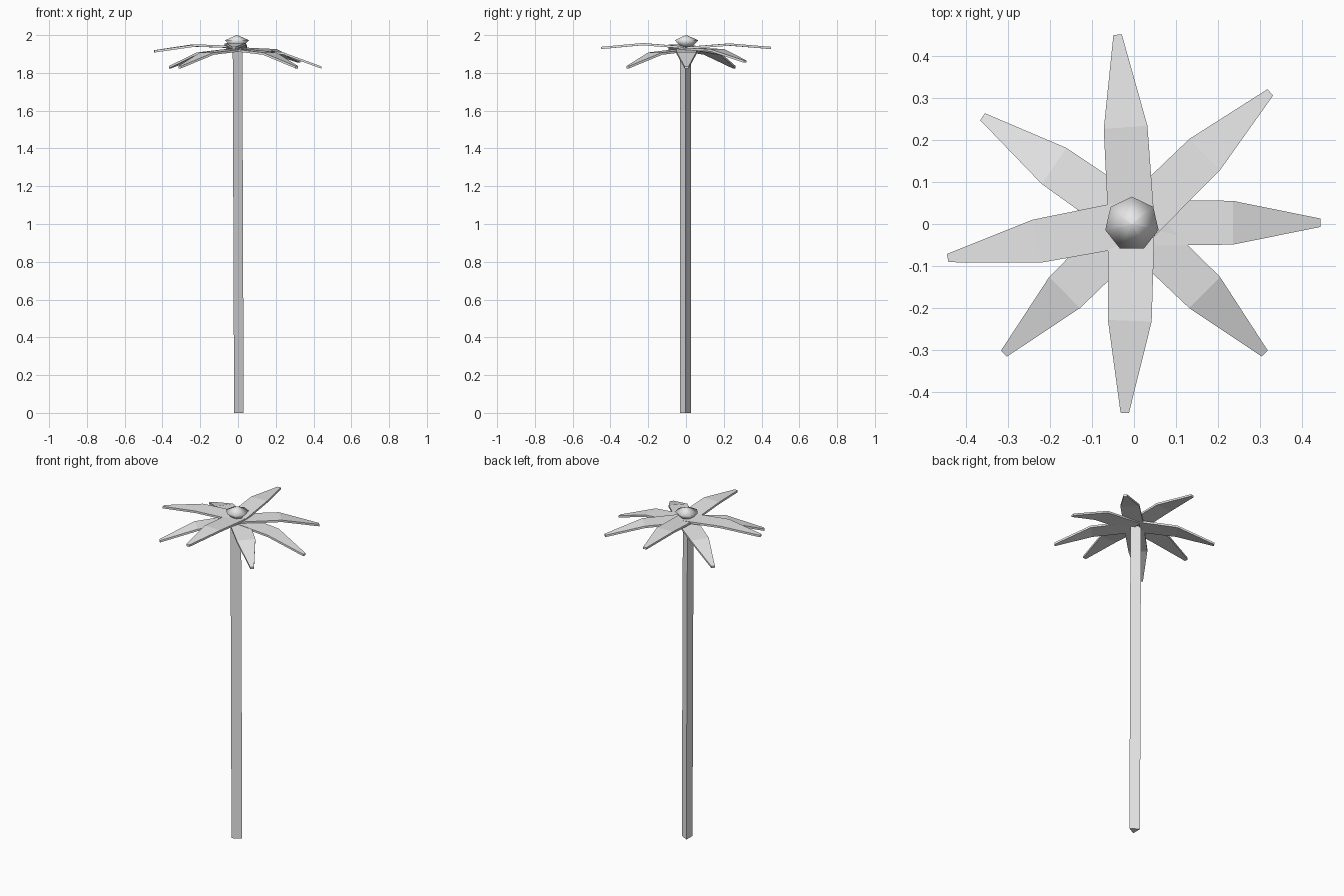
import bpy, bmesh, math
from mathutils import Vector

if "Cube" in bpy.data.objects:
    bpy.data.objects.remove(bpy.data.objects["Cube"], do_unlink=True)

grey = bpy.data.materials.new("plain_grey")
grey.diffuse_color = (0.8, 0.8, 0.8, 1)
grey.use_nodes = True
grey.node_tree.nodes["Principled BSDF"].inputs["Base Color"].default_value = (0.8, 0.8, 0.8, 1)


def make_object(name, bm, smooth=False):
    bmesh.ops.recalc_face_normals(bm, faces=bm.faces)
    mesh = bpy.data.meshes.new(name)
    for face in bm.faces:
        face.smooth = smooth
    bm.to_mesh(mesh)
    bm.free()
    mesh.materials.append(grey)
    obj = bpy.data.objects.new(name, mesh)
    bpy.context.collection.objects.link(obj)
    return obj


def loft(name, rings, smooth=False):
    """Skin a list of closed rings and cap both ends."""
    bm = bmesh.new()
    loops = [[bm.verts.new(p) for p in ring] for ring in rings]
    for a, b in zip(loops, loops[1:]):
        for i in range(len(a)):
            j = (i + 1) % len(a)
            bm.faces.new((a[i], a[j], b[j], b[i]))
    bm.faces.new(loops[0])
    bm.faces.new(loops[-1])
    return make_object(name, bm, smooth)


def polygon(sides, radius, z, x=0, y=0, start=0):
    angles = [start + math.tau * i / sides for i in range(sides)]
    return [Vector((x + radius * math.cos(a), y + radius * math.sin(a), z)) for a in angles]


# Three-sided trunk with a slight lean
loft("trunk", [polygon(3, 0.034, 0, -0.004, -0.003),
               polygon(3, 0.034, 1.93, -0.011, -0.003)])

# Seven-sided bud on top, smooth shaded
bud = loft("bud", [polygon(7, r, z, -0.005, 0, math.pi / 2)
                   for r, z in ((0.012, 1.93), (0.036, 1.943), (0.065, 1.973), (0.002, 2.0))], True)


# Fronds: centre points at base, widest part and tip
def frond(name, base, middle, tip):
    base, middle, tip = Vector(base), Vector(middle), Vector(tip)
    along = (tip - base).normalized()
    side = Vector((-along.y, along.x, 0)).normalized()
    lift = Vector((0, 0, 0.006))
    rings = []
    for centre, half in ((base, 0.055), (middle, 0.052), (tip, 0.01)):
        rings.append([centre + side * half + lift, centre - side * half + lift,
                      centre - side * half - lift, centre + side * half - lift])
    loft(name, rings)


frond("frond_back", (-0.006, 0.0, 1.932), (-0.02, 0.23, 1.95), (-0.039, 0.45, 1.932))
frond("frond_front", (-0.006, 0.0, 1.934), (-0.01, -0.23, 1.952), (-0.022, -0.449, 1.932))
frond("frond_right", (0.01, 0.005, 1.936), (-0.232, -0.041, 1.945), (-0.443, -0.081, 1.914))
frond("frond_left", (0.0, 0.003, 1.922), (0.235, 0.003, 1.904), (0.443, 0.003, 1.828))
frond("frond_back_left", (0.0, 0.0, 1.928), (0.168, 0.165, 1.92), (0.324, 0.313, 1.86))
frond("frond_front_left", (0.0, 0.0, 1.922), (0.168, -0.163, 1.902), (0.311, -0.308, 1.83))
frond("frond_front_right", (0.0, 0.0, 1.922), (-0.165, -0.163, 1.902), (-0.309, -0.308, 1.83))
frond("frond_back_right", (-0.02, 0.02, 1.922), (-0.19, 0.138, 1.902), (-0.36, 0.255, 1.83))
